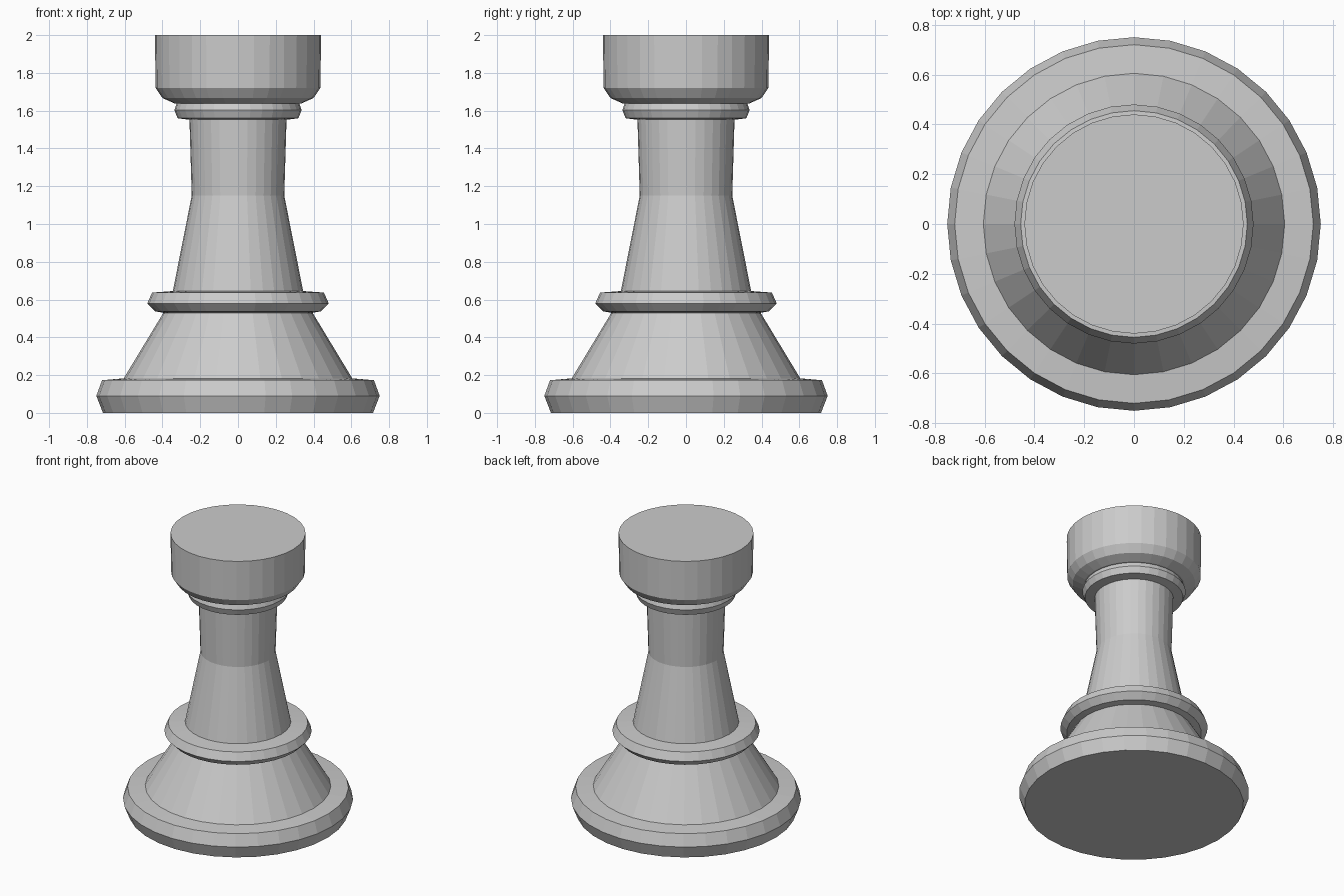
import bpy, bmesh
from math import cos, sin, tau

if "Cube" in bpy.data.objects:
    bpy.data.objects.remove(bpy.data.objects["Cube"])

SIDES = 32

# Half-profile (radius, height), grouped by part from bottom to top
foot = [(0.715, 0.0), (0.75, 0.09), (0.72, 0.173), (0.605, 0.183)]
lower_ring = [(0.395, 0.53), (0.44, 0.538), (0.48, 0.58), (0.455, 0.637), (0.345, 0.645)]
stem = [(0.245, 1.15), (0.257, 1.552)]
collar = [(0.32, 1.56), (0.337, 1.603), (0.325, 1.637)]
head = [(0.335, 1.638), (0.40, 1.667), (0.436, 1.72), (0.44, 2.0)]


def lathe(name, profile):
    """Turn a profile around z into a closed, flat-shaded solid."""
    bm = bmesh.new()
    rings = [[bm.verts.new((r * cos(tau * i / SIDES), r * sin(tau * i / SIDES), z))
              for i in range(SIDES)] for r, z in profile]
    for a, b in zip(rings, rings[1:]):
        for i in range(SIDES):
            j = (i + 1) % SIDES
            bm.faces.new((a[i], a[j], b[j], b[i]))
    bm.faces.new(rings[0][::-1])
    bm.faces.new(rings[-1])
    mesh = bpy.data.meshes.new(name)
    bm.to_mesh(mesh)
    bm.free()
    obj = bpy.data.objects.new(name, mesh)
    bpy.context.collection.objects.link(obj)
    return obj


# One continuous turned body
lathe("turned_rook", foot + lower_ring + stem + collar + head)
